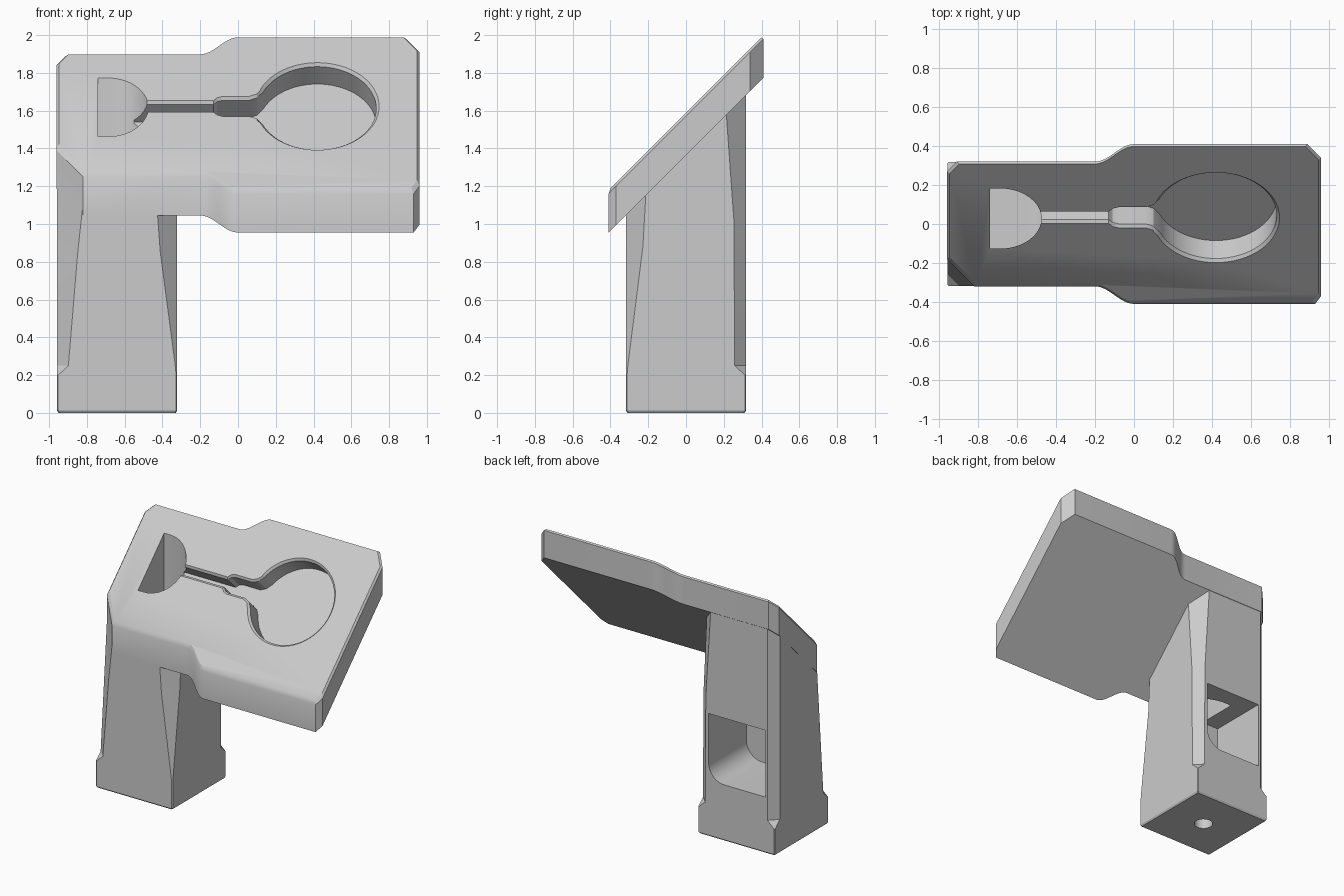
import bpy, bmesh, math
from mathutils import Vector

cube = bpy.data.objects.get("Cube")
if cube:
    bpy.data.objects.remove(cube, do_unlink=True)

grey = bpy.data.materials.new("light_grey")
grey.use_nodes = True
grey.diffuse_color = (0.6, 0.6, 0.6, 1)
grey.node_tree.nodes["Principled BSDF"].inputs["Base Color"].default_value = (0.6, 0.6, 0.6, 1)


def loft(name, rings):
    """Closed solid through rings of equal point count."""
    bm = bmesh.new()
    loops = [[bm.verts.new(p) for p in ring] for ring in rings]
    n = len(loops[0])
    for a, b in zip(loops, loops[1:]):
        for i in range(n):
            j = (i + 1) % n
            bm.faces.new((a[i], a[j], b[j], b[i]))
    bm.faces.new(loops[0])
    bm.faces.new(loops[-1])
    bmesh.ops.recalc_face_normals(bm, faces=bm.faces)
    mesh = bpy.data.meshes.new(name)
    bm.to_mesh(mesh)
    bm.free()
    mesh.materials.append(grey)
    obj = bpy.data.objects.new(name, mesh)
    bpy.context.collection.objects.link(obj)
    return obj


def combine(target, other, operation):
    mod = target.modifiers.new(operation, 'BOOLEAN')
    mod.operation, mod.solver, mod.object = operation, 'EXACT', other
    bpy.context.view_layer.objects.active = target
    bpy.ops.object.modifier_apply(modifier=mod.name)
    bpy.data.objects.remove(other, do_unlink=True)


def arc(cx, cy, rx, ry, a0, a1, n):
    steps = [math.radians(a0 + (a1 - a0) * i / n) for i in range(n + 1)]
    return [(cx + rx * math.cos(t), cy + ry * math.sin(t)) for t in steps]


TOP, BOTTOM = 1.59, 1.365       # plate heights above the y = 0 line of the slope


# Sloped plate: plan outline sheared to 45 degrees, with a small top chamfer
def plate_outline(o):
    w, s, l, r = 0.41 - o, 0.32 - o, -0.96 + o, 0.96 - o
    step = []
    for i in range(13):
        t = i / 12
        step.append((-0.2 + 0.2 * t, s + (w - s) * (1 - math.cos(math.pi * t)) / 2))
    front = [(x, -y) for x, y in step]
    return ([(l, -s + 0.14), (l + 0.14, -s)] + front
            + [(r - 0.03, -w), (r, -w + 0.04), (r, w - 0.07), (r - 0.07, w)]
            + step[::-1] + [(l + 0.05, s), (l, s - 0.05)])


body = loft("charging_stand", [
    [(x, y, y + h) for x, y in plate_outline(o)]
    for o, h in ((0, BOTTOM), (0, TOP - 0.02), (0.012, TOP))])


# Column: square foot, then corner chamfers that widen toward the plate
def column_ring(height, corners, half=0.318, slope=0):
    ring = []
    signs = ((-1, -1), (1, -1), (1, 1), (-1, 1))
    for (sx, sy), c in zip(signs, corners):
        pair = [(sx * half, sy * (half - c)), (sx * (half - c), sy * half)]
        if sx * sy < 0:
            pair.reverse()
        ring += [(x - 0.64, y, height + slope * y) for x, y in pair]
    return ring


small = [0.006] * 4
column = loft("column", [
    column_ring(0, small, 0.31),
    column_ring(0.012, small),
    column_ring(0.2, small),
    column_ring(0.25, (0.06, 0.01, 0.06, 0.06)),
    column_ring(0.95, (0.11, 0.09, 0.065, 0.06), slope=0.3),
    column_ring(1.45, (0.14, 0.11, 0.11, 0.06), slope=1)])
combine(body, column, 'UNION')


# Round recess with neck and cable channel, cut square to the slope
def keyhole(o, depth):
    half = [(-0.55, 0.028 + o), (-0.13, 0.028 + o), (-0.11, 0.05 + o), (-0.08, 0.06 + o),
            (0.06, 0.06 + o), (0.1, 0.078 + o)]
    half += arc(0.42, 0, 0.312 + o, 0.312 + o, 157, 0, 28)
    pts = half + [(x, -y) for x, y in half[-2::-1]]
    k = math.sqrt(0.5)
    return [Vector((x, 0.033 + k * (v + depth), TOP + 0.033 + k * (v - depth))) for x, v in pts]


recess = loft("recess_cutter", [keyhole(0.035, -0.02), keyhole(0, 0.015), keyhole(0, 0.145)])
combine(body, recess, 'DIFFERENCE')

# Vertical cable shaft with one flat side
shaft = [(-0.74, -0.127)] + arc(-0.69, 0.028, 0.215, 0.155, -90, 90, 28) + [(-0.74, 0.183)]
combine(body, loft("shaft_cutter", [[(x, y, z) for x, y in shaft] for z in (0.6, 2.2)]), 'DIFFERENCE')

# Window at the back, rounded at one lower corner
window = [(-0.88, 0.92), (-0.88, 0.42)] + arc(-0.54, 0.55, 0.13, 0.13, -90, 0, 10) + [(-0.41, 0.92)]
combine(body, loft("window_cutter", [[(x, y, z) for x, z in window] for y in (-0.13, 0.6)]), 'DIFFERENCE')

# Screw hole under the foot
hole = arc(-0.64, 0, 0.065, 0.065, 0, 345, 23)
combine(body, loft("hole_cutter", [[(x, y, z) for x, y in hole] for z in (-0.1, 0.2)]), 'DIFFERENCE')

bpy.ops.object.select_all(action='DESELECT')
body.select_set(True)
bpy.context.view_layer.objects.active = body
bpy.ops.object.shade_smooth_by_angle(angle=math.radians(25))
